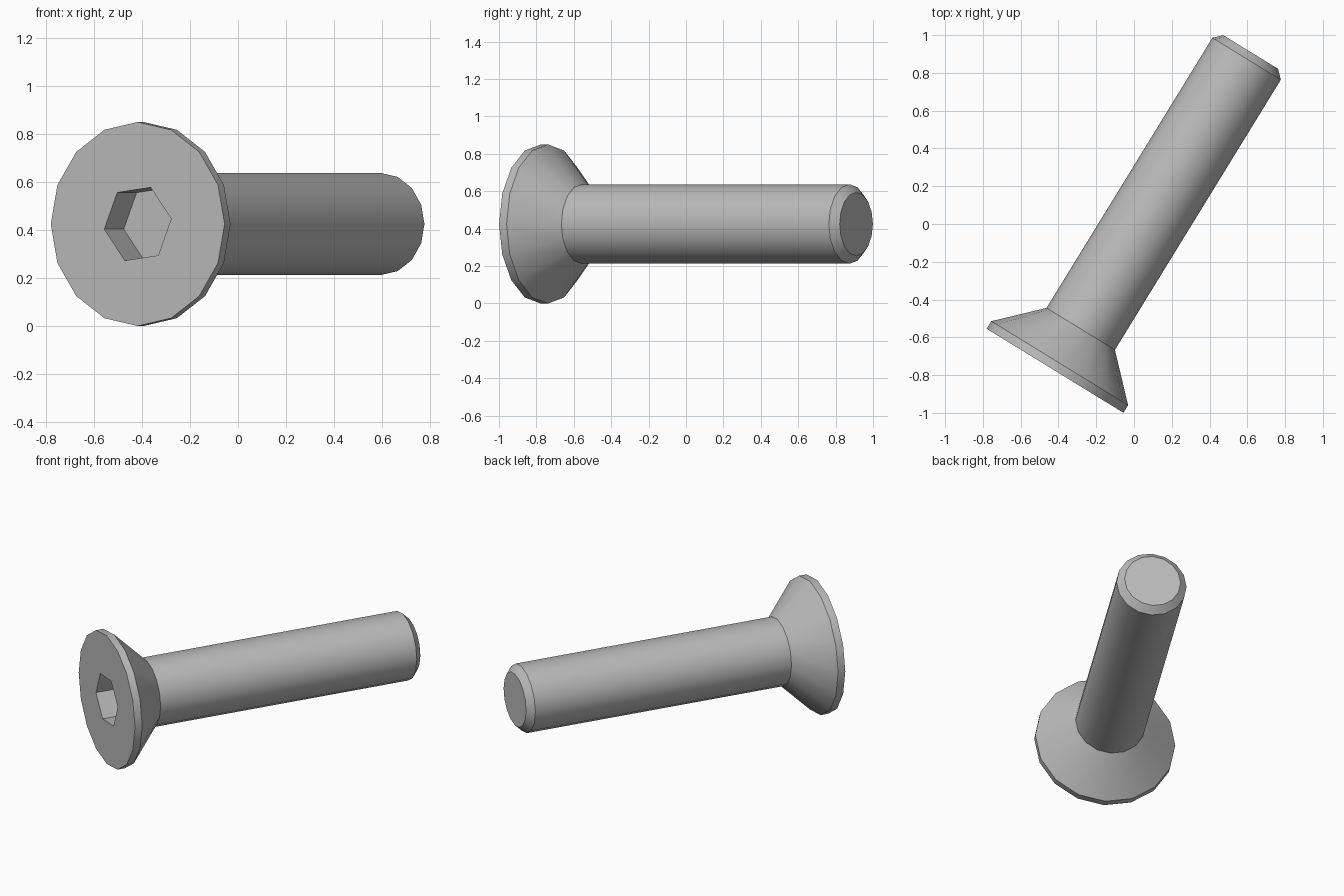
import bpy
import bmesh
from math import sin, cos, pi, radians

cube = bpy.data.objects.get("Cube")
if cube:
    bpy.data.objects.remove(cube, do_unlink=True)

TILT = radians(-31.55)
FACE_CENTRE = (-0.418, -0.777, 0.425)

# Material
steel = bpy.data.materials.new("steel grey")
steel.use_nodes = True
grey = (0.5, 0.5, 0.5, 1)
steel.diffuse_color = grey
steel.node_tree.nodes["Principled BSDF"].inputs["Base Color"].default_value = grey


def turned(name, profile, sides, phase=0.0):
    """Closed solid turned about local y from (distance, radius) pairs."""
    bm = bmesh.new()
    rings = []
    for y, r in profile:
        angles = [phase + 2 * pi * i / sides for i in range(sides)]
        rings.append([bm.verts.new((r * sin(a), y, r * cos(a))) for a in angles])
    for lower, upper in zip(rings, rings[1:]):
        for i in range(sides):
            j = (i + 1) % sides
            bm.faces.new((lower[i], lower[j], upper[j], upper[i]))
    bm.faces.new(rings[0])
    bm.faces.new(rings[-1])
    bmesh.ops.recalc_face_normals(bm, faces=bm.faces)
    mesh = bpy.data.meshes.new(name)
    bm.to_mesh(mesh)
    bm.free()
    mesh.materials.append(steel)
    obj = bpy.data.objects.new(name, mesh)
    bpy.context.collection.objects.link(obj)
    obj.rotation_euler.z = TILT
    obj.location = FACE_CENTRE
    return obj


# Countersunk head, shank and chamfered tip in one turned body
screw = turned("countersunk_screw", [
    (0, 0.425), (0.047, 0.425),
    (0.26, 0.2125),
    (1.938, 0.2125), (1.98, 0.17),
], 16)

# Hexagonal drive socket
cutter = turned("socket_cutter", [(-0.1, 0.165), (0.155, 0.165)], 6, radians(22.5))
cutter.hide_render = True

bpy.context.view_layer.update()
bpy.ops.object.select_all(action="DESELECT")
bpy.context.view_layer.objects.active = screw
screw.select_set(True)
socket = screw.modifiers.new("socket", "BOOLEAN")
socket.operation = "DIFFERENCE"
socket.solver = "EXACT"
socket.object = cutter
bpy.ops.object.modifier_apply(modifier=socket.name)
bpy.data.objects.remove(cutter, do_unlink=True)

# Smooth round sides, crisp rims
bpy.ops.object.shade_smooth_by_angle(angle=radians(30))
